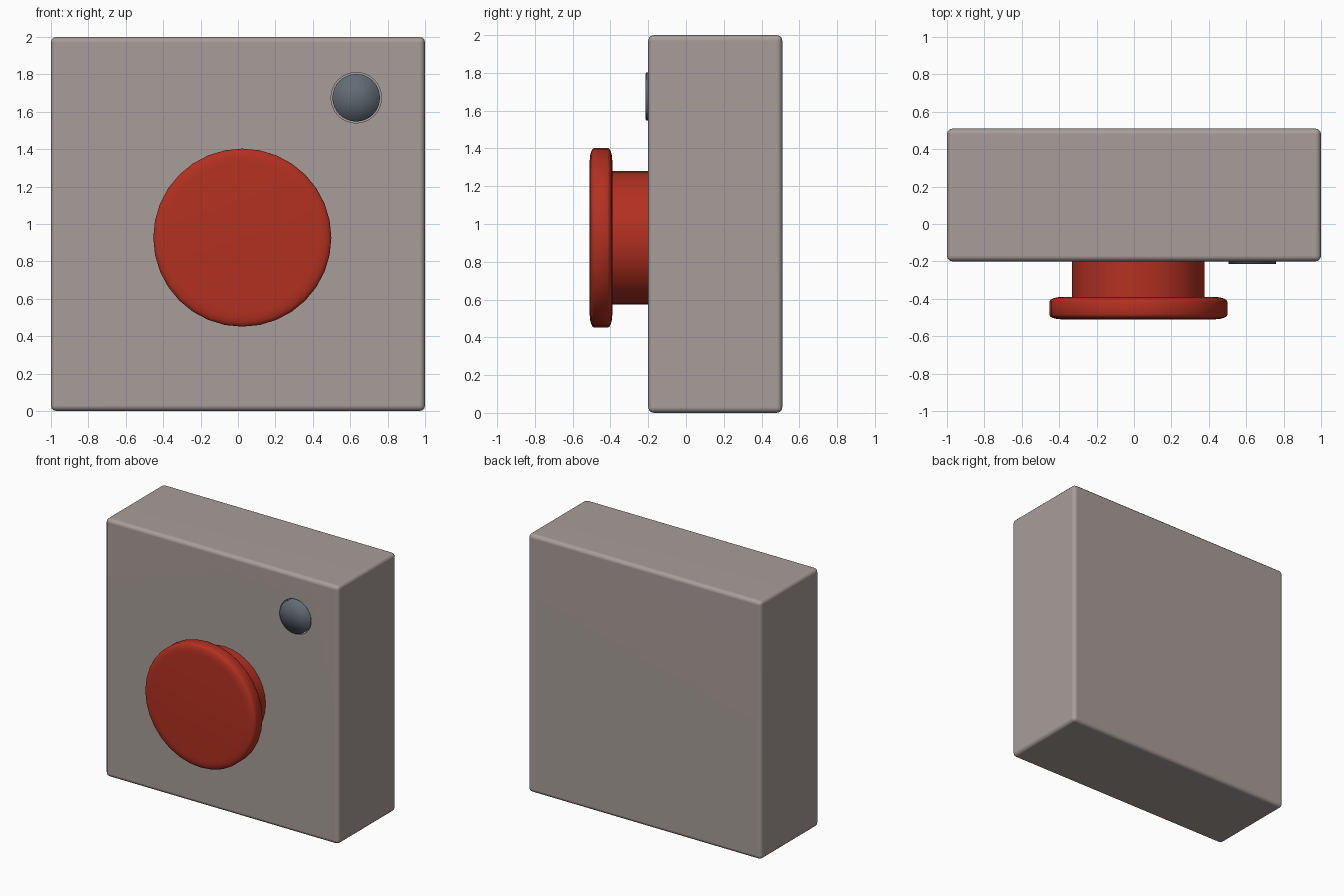
import bpy, bmesh
from math import cos, sin, pi, radians

if "Cube" in bpy.data.objects:
    bpy.data.objects.remove(bpy.data.objects["Cube"])


def material(name, rgb):
    m = bpy.data.materials.new(name)
    m.diffuse_color = (*rgb, 1)
    m.use_nodes = True
    m.node_tree.nodes["Principled BSDF"].inputs["Base Color"].default_value = m.diffuse_color
    return m


def add_object(name, bm, mat=None):
    bmesh.ops.recalc_face_normals(bm, faces=bm.faces[:])
    me = bpy.data.meshes.new(name)
    bm.to_mesh(me)
    bm.free()
    ob = bpy.data.objects.new(name, me)
    bpy.context.collection.objects.link(ob)
    if mat:
        me.materials.append(mat)
    return ob


def activate(ob):
    bpy.ops.object.select_all(action='DESELECT')
    ob.select_set(True)
    bpy.context.view_layer.objects.active = ob


def lathe(name, x, z, profile, mat=None, sides=32):
    """Turn (radius, y) points about the y direction; both ends close in a fan."""
    bm = bmesh.new()
    rings = []
    for r, y in profile:
        n = sides if r > 0 else 1
        rings.append([bm.verts.new((x + r * cos(2 * pi * i / sides), y,
                                    z + r * sin(2 * pi * i / sides))) for i in range(n)])
    for a, b in zip(rings, rings[1:]):
        for i in range(sides):
            j = i + 1
            quad = [a[i % len(a)], a[j % len(a)], b[j % len(b)], b[i % len(b)]]
            bm.faces.new(list(dict.fromkeys(quad)))
    return add_object(name, bm, mat)


taupe = material("housing_taupe", (0.39, 0.34, 0.32))
red = material("button_red", (0.45, 0.03, 0.015))
slate = material("lamp_slate", (0.12, 0.15, 0.18))

# Housing: rounded block
bm = bmesh.new()
bmesh.ops.create_cube(bm, size=1)
for v in bm.verts:
    v.co = (v.co.x * 2, v.co.y * 0.71 + 0.155, v.co.z * 2 + 1)
bmesh.ops.bevel(bm, geom=bm.edges[:], offset=0.03, segments=3, profile=0.5, affect='EDGES')
housing = add_object("housing", bm, taupe)

# Round socket for the lamp, cut into the housing
LX, LZ = 0.632, 1.675
cutter = lathe("lamp_socket_cutter", LX, LZ, [(0, -0.3), (0.135, -0.3), (0.135, -0.14), (0, -0.14)])
activate(housing)
cut = housing.modifiers.new("socket", 'BOOLEAN')
cut.object = cutter
cut.solver = 'EXACT'
bpy.ops.object.modifier_apply(modifier=cut.name)
bpy.data.objects.remove(cutter)
bpy.ops.object.shade_smooth_by_angle(angle=radians(40))
housing.modifiers.new("flat_faces", 'WEIGHTED_NORMAL').keep_sharp = True

# Lamp: low lens with soft shading all over
lamp = lathe("indicator_lamp", LX, LZ, [(0, -0.215), (0.127, -0.213), (0.127, -0.14), (0, -0.14)], slate)
for p in lamp.data.polygons:
    p.use_smooth = True

# Push button: rounded mushroom cap on a narrower stem
front, back, radius, soft, depth = -0.51, -0.39, 0.476, 0.07, 0.025
steps = [k * pi / 8 for k in range(5)]
profile = [(0, front)]
profile += [(radius - soft + soft * sin(a), front + depth * (1 - cos(a))) for a in steps]
profile += [(radius - soft + soft * cos(a), back - depth * (1 - sin(a))) for a in steps]
profile += [(0.354, back), (0.354, -0.18), (0, -0.18)]
button = lathe("push_button", 0.023, 0.927, profile, red)
activate(button)
bpy.ops.object.shade_smooth_by_angle(angle=radians(50))
